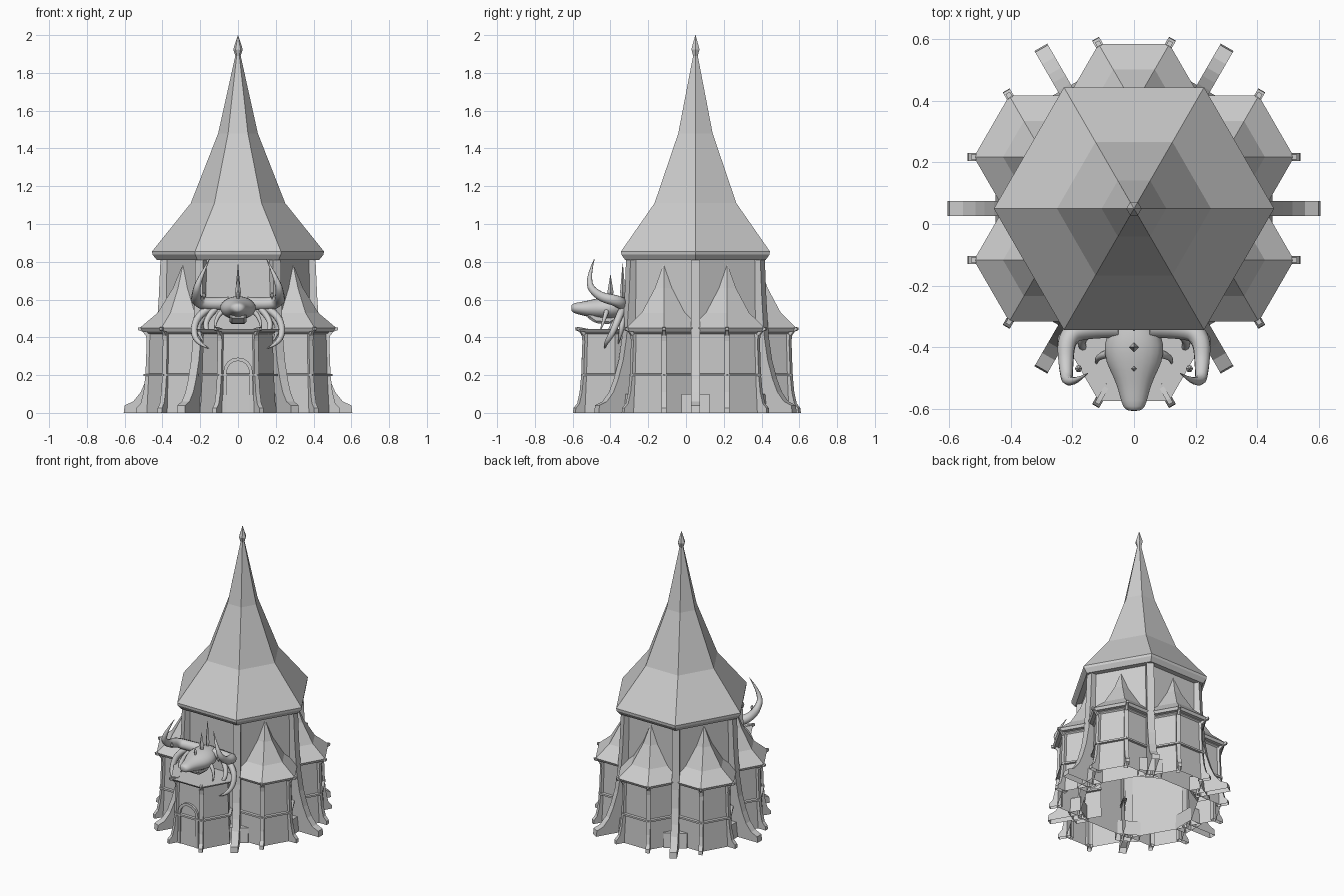
import bpy, bmesh, math
from mathutils import Vector, Matrix

cube = bpy.data.objects.get("Cube")
if cube:
    bpy.data.objects.remove(cube)

stone = bpy.data.materials.new("pale_grey")
stone.use_nodes = True
stone.diffuse_color = (0.61, 0.61, 0.61, 1)
stone.node_tree.nodes["Principled BSDF"].inputs["Base Color"].default_value = (0.61, 0.61, 0.61, 1)

CORE = Vector((0, 0.05, 0))


def finish(name, bm):
    """Orient the faces, leave the underside on the ground open, make the object."""
    bmesh.ops.recalc_face_normals(bm, faces=bm.faces)
    ground = [f for f in bm.faces if all(v.co.z < 0.001 for v in f.verts)]
    bmesh.ops.delete(bm, geom=ground, context='FACES')
    mesh = bpy.data.meshes.new(name)
    bm.to_mesh(mesh)
    bm.free()
    mesh.materials.append(stone)
    obj = bpy.data.objects.new(name, mesh)
    bpy.context.collection.objects.link(obj)
    return obj


def skin(bm, rings):
    for a, b in zip(rings, rings[1:]):
        n = len(a)
        for i in range(n):
            bm.faces.new((a[i], a[(i + 1) % n], b[(i + 1) % n], b[i]))


def lathe(name, profile, centre, sides=6, bottom=False, top=True, outside=0):
    """Faceted solid of revolution from (radius, height) pairs.
    Faces nearer the tower axis than 'outside' are left away."""
    bm = bmesh.new()
    rings = [[bm.verts.new(centre + Vector((max(r, 0.001) * math.cos(math.tau * i / sides),
                                            max(r, 0.001) * math.sin(math.tau * i / sides), z)))
              for i in range(sides)] for r, z in profile]
    skin(bm, rings)
    if bottom:
        bm.faces.new(rings[0])
    if top:
        bm.faces.new(rings[-1])
    bmesh.ops.recalc_face_normals(bm, faces=bm.faces)
    inner = [f for f in bm.faces if (f.calc_center_median() - CORE).xy.length < outside]
    bmesh.ops.delete(bm, geom=inner, context='FACES')
    return finish(name, bm)


def fin(name, profile, width, centre, degrees):
    """Outline in (distance, height), thickened sideways and turned about centre."""
    bm = bmesh.new()
    turn = Matrix.Rotation(math.radians(degrees), 3, 'Z')
    sides = [[bm.verts.new(centre + turn @ Vector((r, s * width / 2, z))) for r, z in profile]
             for s in (-1, 1)]
    skin(bm, sides)
    for ring in sides:
        bm.faces.new(ring)
    return finish(name, bm)


def horn(name, points, thickness):
    """Tapering curved horn through the points."""
    curve = bpy.data.curves.new(name, 'CURVE')
    curve.dimensions = '3D'
    curve.bevel_depth = thickness
    curve.bevel_resolution = 2
    curve.resolution_u = 5
    curve.use_fill_caps = True
    spline = curve.splines.new('NURBS')
    spline.points.add(len(points) - 1)
    for i, p in enumerate(points):
        spline.points[i].co = (*p, 1)
        spline.points[i].radius = max(0.04, 1 - (i / (len(points) - 1)) ** 2.6)
    spline.order_u = 3
    spline.use_endpoint_u = True
    curve.materials.append(stone)
    bpy.context.collection.objects.link(bpy.data.objects.new(name, curve))


# Main tower, roof and finial
lathe("tower_wall", [(0.41, 0), (0.395, 0.4), (0.39, 0.83)], CORE, top=False)
lathe("main_roof", [(0.38, 0.81), (0.43, 0.81), (0.453, 0.838), (0.455, 0.855),
                    (0.25, 1.11), (0.105, 1.48), (0.012, 1.9)], CORE, bottom=True)
lathe("finial", [(0.01, 1.86), (0.014, 1.89), (0.025, 1.925), (0, 2)], CORE, bottom=True)

# Curved buttresses on the tower corners
buttress = [(0.375, 0), (0.605, 0), (0.6, 0.04), (0.555, 0.06), (0.515, 0.11), (0.485, 0.18),
            (0.455, 0.28), (0.435, 0.4), (0.42, 0.6), (0.41, 0.82), (0.375, 0.82)]
plinth = [(0.365, 0), (0.45, 0), (0.44, 0.1), (0.365, 0.1)]
for angle in range(0, 360, 60):
    fin("buttress", buttress, 0.048, CORE, angle)
    fin("buttress_plinth", plinth, 0.15, CORE, angle)

# Six bays: half-hexagon walls, ledges, corner posts and roofs
post = [(0.17, 0), (0.25, 0), (0.248, 0.025), (0.225, 0.05), (0.21, 0.11), (0.2, 0.2),
        (0.193, 0.38), (0.197, 0.41), (0.17, 0.43)]
bracket = [(0.18, 0.4), (0.2, 0.41), (0.215, 0.43), (0.238, 0.438), (0.24, 0.452),
           (0.225, 0.454), (0.18, 0.447)]
spire = [(0.18, 0.43), (0.22, 0.432), (0.23, 0.45), (0.135, 0.53), (0.055, 0.66), (0, 0.79)]
flat_roof = [(0.18, 0.43), (0.22, 0.432), (0.23, 0.445)]
for angle in range(30, 360, 60):
    is_front = angle == 270
    reach = 0.425 if is_front else 0.335
    a = math.radians(angle)
    mid = CORE + reach * Vector((math.cos(a), math.sin(a), 0))

    def ring(name, profile, top=False):
        lathe(name, profile, mid, top=top, outside=0.325)

    # The distance test ignores height because it is measured in plan
    ring("bay_wall", [(0.2, 0), (0.19, 0.2), (0.183, 0.44)])
    ring("bay_roof", flat_roof if is_front else spire, top=is_front)
    ring("bay_ledge", [(0.18, 0.194), (0.21, 0.194), (0.21, 0.206), (0.18, 0.208)])
    ring("bay_cornice", [(0.18, 0.415), (0.195, 0.425), (0.195, 0.435)])
    for side in (-30, 30):
        fin("bay_post", post, 0.026, mid, angle + side)
        fin("roof_bracket", bracket, 0.016, mid, angle + side)

# Arched doorway on the front bay
arch = [(r * math.cos(t), 0.215 + r * math.sin(t))
        for r, steps in ((0.078, range(9)), (0.06, range(8, -1, -1)))
        for t in [math.pi * i / 8 for i in steps]]
frame = [(0.078, 0)] + arch[:9] + [(-0.078, 0), (-0.06, 0)] + arch[9:] + [(0.06, 0)]
fin("door_frame", frame, 0.03, Vector((0, -0.537, 0)), 0)

# Beast head above the door, lofted from nose to nape: y, z, half width, half height
sections = [(-0.608, 0.555, 0.015, 0.015), (-0.598, 0.555, 0.04, 0.028),
            (-0.55, 0.552, 0.05, 0.038), (-0.5, 0.552, 0.068, 0.05),
            (-0.45, 0.553, 0.098, 0.062), (-0.39, 0.556, 0.106, 0.068),
            (-0.35, 0.56, 0.085, 0.06), (-0.28, 0.56, 0.07, 0.055)]
bm = bmesh.new()
rings = [[bm.verts.new((w * math.cos(t), y, z + h * math.sin(t)))
          for t in [math.tau * i / 10 for i in range(10)]] for y, z, w, h in sections]
skin(bm, rings)
bm.faces.new(rings[0])
bm.faces.new(rings[-1])
head = finish("beast_head", bm)
for poly in head.data.polygons:
    poly.use_smooth = True
head.modifiers.new("soften", 'SUBSURF').levels = 1

# Lower jaw
jaw = fin("beast_jaw", [(0.3, 0.53), (0.5, 0.53), (0.53, 0.51), (0.48, 0.475), (0.4, 0.47)],
          0.09, Vector((0, 0, 0)), 270)
jaw.modifiers.new("bevel", 'BEVEL').width = 0.012

# Horns, tusks and hanging charms on both sides
for s in (-1, 1):
    horn("great_horn", [(s * 0.05, -0.335, 0.58), (s * 0.17, -0.335, 0.575), (s * 0.22, -0.37, 0.595),
                        (s * 0.222, -0.46, 0.615), (s * 0.215, -0.53, 0.69),
                        (s * 0.15, -0.485, 0.815)], 0.035)
    horn("lower_horn", [(s * 0.14, -0.33, 0.56), (s * 0.215, -0.35, 0.52), (s * 0.24, -0.39, 0.42),
                        (s * 0.2, -0.43, 0.36), (s * 0.15, -0.43, 0.34)], 0.021)
    horn("rear_horn", [(s * 0.14, -0.33, 0.55), (s * 0.2, -0.335, 0.5),
                       (s * 0.215, -0.345, 0.42), (s * 0.17, -0.36, 0.36)], 0.018)
    horn("inner_horn", [(s * 0.12, -0.34, 0.55), (s * 0.17, -0.36, 0.5),
                        (s * 0.17, -0.41, 0.43), (s * 0.13, -0.42, 0.38)], 0.018)
    horn("cheek_tusk", [(s * 0.08, -0.42, 0.54), (s * 0.13, -0.43, 0.5),
                        (s * 0.12, -0.46, 0.42)], 0.014)
    lathe("charm", [(0, 0.36), (0.012, 0.375), (0.008, 0.39), (0, 0.45)],
          Vector((s * 0.09, -0.52, 0)), bottom=True)
    lathe("horn_ring", [(0, 0.6), (0.012, 0.62), (0, 0.64)], Vector((s * 0.18, -0.47, 0)), bottom=True)

# Crest spikes along the top of the head
for y, base, tip, r in ((-0.47, 0.59, 0.65, 0.01), (-0.4, 0.6, 0.73, 0.016), (-0.335, 0.6, 0.79, 0.014)):
    lathe("crest_spike", [(r * 0.6, base), (r, base + 0.04), (0, tip)], Vector((0, y, 0)), sides=4, bottom=True)
